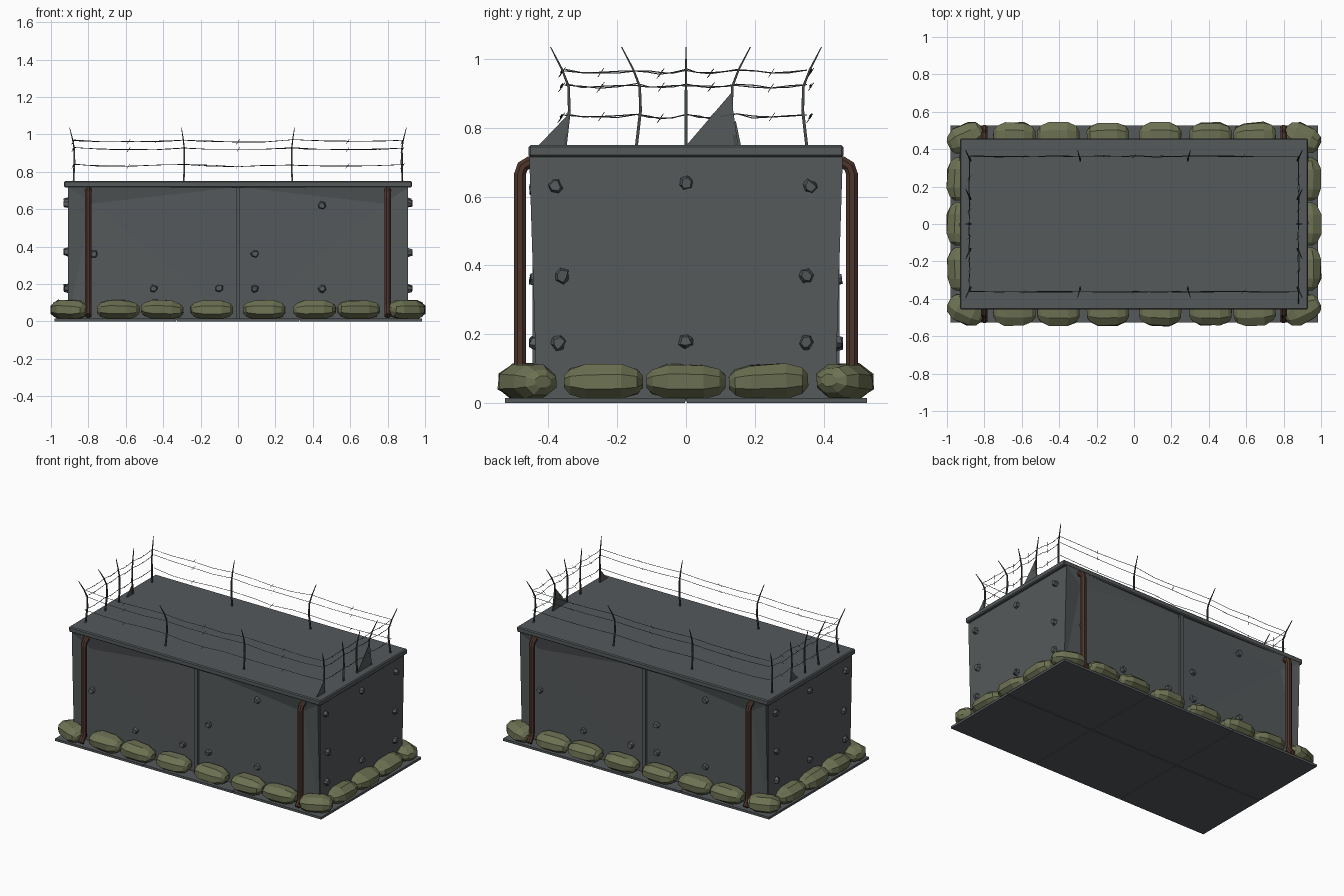
import bpy, bmesh, math, random
from mathutils import Vector, Matrix

random.seed(4)
if "Cube" in bpy.data.objects:
    bpy.data.objects.remove(bpy.data.objects["Cube"])


def material(name, rgb):
    m = bpy.data.materials.new(name)
    m.use_nodes = True
    col = (*rgb, 1)
    m.diffuse_color = col
    m.node_tree.nodes["Principled BSDF"].inputs["Base Color"].default_value = col
    return m


CONCRETE = material("grey concrete", (0.09, 0.1, 0.104))
STEEL = material("dark steel", (0.06, 0.067, 0.07))
CANVAS = material("olive canvas", (0.15, 0.165, 0.085))
RUST = material("rusty brown", (0.075, 0.036, 0.025))


def finish(name, bm, mat):
    bmesh.ops.recalc_face_normals(bm, faces=bm.faces)
    me = bpy.data.meshes.new(name)
    bm.to_mesh(me)
    bm.free()
    me.materials.append(mat)
    ob = bpy.data.objects.new(name, me)
    bpy.context.collection.objects.link(ob)
    return ob


def box(name, lo, hi, mat, bevel=0):
    bm = bmesh.new()
    lo, hi = Vector(lo), Vector(hi)
    size = hi - lo
    bmesh.ops.create_cube(bm, size=1, matrix=Matrix.Translation((lo + hi) / 2) @ Matrix.Diagonal((*size, 1)))
    if bevel:
        bmesh.ops.bevel(bm, geom=bm.edges[:], offset=bevel, segments=1, affect='EDGES')
    return finish(name, bm, mat)


def bridge(bm, rings):
    # skin consecutive rings and cap both ends
    n = len(rings[0])
    for a, b in zip(rings, rings[1:]):
        for i in range(n):
            j = (i + 1) % n
            bm.faces.new((a[i], a[j], b[j], b[i]))
    bm.faces.new(rings[0])
    bm.faces.new(rings[-1])


def add_tube(bm, pts, radii, sides):
    pts = [Vector(p) for p in pts]
    rings = []
    for k, p in enumerate(pts):
        t = (pts[min(k + 1, len(pts) - 1)] - pts[max(k - 1, 0)]).normalized()
        ref = Vector((0, 1, 0)) if abs(t.x) > 0.7 else Vector((1, 0, 0))
        u = (ref - t * ref.dot(t)).normalized()
        v = t.cross(u)
        ang = [math.tau * (i + 0.5) / sides for i in range(sides)]
        rings.append([bm.verts.new(p + (u * math.cos(a) + v * math.sin(a)) * radii[k]) for a in ang])
    bridge(bm, rings)


# Ground slabs: two rows of three, on a thin core
box("slab_core", (-0.98, -0.525, 0.004), (0.98, 0.525, 0.012), CONCRETE)
for c in range(3):
    for r in range(2):
        x, y = -0.985 + c * 0.657, -0.53 + r * 0.53
        box("ground_slab", (x + 0.003, y + 0.003, 0), (x + 0.654, y + 0.527, 0.015), CONCRETE)

# Bunker body and roof
box("bunker_body", (-0.91, -0.43, 0.01), (0.91, 0.43, 0.72), CONCRETE)
box("roof_slab", (-0.93, -0.458, 0.715), (0.93, 0.458, 0.75), CONCRETE, 0.006)


# Buckled wall panels, each bulging out at its upper outer corner
def wall_panel(sx, sy):
    bm = bmesh.new()
    corners = [(0.02, 0.434, 0.02), (0.908, 0.434, 0.02), (0.908, 0.456, 0.716), (0.02, 0.436, 0.716)]
    outer = [bm.verts.new((x * sx, y * sy, z)) for x, y, z in corners]
    inner = [bm.verts.new((x * sx, 0.425 * sy, z)) for x, y, z in corners]
    dent = bm.verts.new((0.78 * sx, 0.433 * sy, 0.63))
    for i in range(4):
        j = (i + 1) % 4
        bm.faces.new((outer[i], outer[j], dent))
        bm.faces.new((outer[i], outer[j], inner[j], inner[i]))
    bm.faces.new(inner)
    finish("wall_panel", bm, CONCRETE)


for sx in (-1, 1):
    for sy in (-1, 1):
        wall_panel(sx, sy)
for sy in (-1, 1):
    box("seam_strip", (-0.012, min(0.42 * sy, 0.446 * sy), 0.015), (0.012, max(0.42 * sy, 0.446 * sy), 0.716), CONCRETE)


# Bolts and chipped lumps on the walls
def bolt(pos, normal):
    bm = bmesh.new()
    rot = Vector(normal).to_track_quat('Z', 'Y').to_matrix().to_4x4()
    spin = Matrix.Rotation(random.uniform(0, 6), 4, 'Z')
    bmesh.ops.create_cone(bm, cap_ends=True, segments=6, radius1=0.027, radius2=0.016, depth=0.036,
                          matrix=Matrix.Translation(pos) @ rot @ spin)
    for v in bm.verts:
        v.co += Vector(random.uniform(-0.004, 0.004) for _ in range(3))
    finish("wall_bolt", bm, CONCRETE)


for s in (-1, 1):
    for x, z in ((0.09, 0.36), (0.45, 0.62), (0.45, 0.175), (0.09, 0.175), (-0.1, 0.175), (-0.45, 0.175), (-0.77, 0.36)):
        bolt((x * -s, 0.435 * s, z), (0, s, 0))
    for y, z in ((-0.38, 0.63), (0, 0.64), (0.36, 0.63), (-0.36, 0.37), (0.35, 0.37), (-0.37, 0.175), (0, 0.18), (0.35, 0.175)):
        bolt((0.912 * s, y, z), (s, 0, 0))


# Sandbags: faceted pillows around the foot of the walls
def sandbag(x, y, length, angle):
    bm = bmesh.new()
    stations = ((-1, 0.35), (-0.85, 0.72), (-0.45, 1), (0.45, 1), (0.85, 0.72), (1, 0.35))
    rings = []
    for t, r in stations:
        ring = []
        for i in range(8):
            a = math.tau * (i + 0.5) / 8
            k = r * random.uniform(0.93, 1.07)
            ring.append(bm.verts.new((t * length / 2, math.cos(a) * 0.075 * k, math.sin(a) * 0.054 * k)))
        rings.append(ring)
    bridge(bm, rings)
    tilt = Matrix.Rotation(random.uniform(-0.04, 0.04), 4, 'Y')
    bm.transform(Matrix.Translation((x, y, 0.062)) @ Matrix.Rotation(angle, 4, 'Z') @ tilt)
    finish("sandbag", bm, CANVAS)


for s in (-1, 1):
    for x in (-0.64, -0.405, -0.14, 0.14, 0.41, 0.645):
        sandbag(x, 0.473 * s, 0.225, random.uniform(-0.06, 0.06))
    for y in (-0.24, 0, 0.24):
        sandbag(0.93 * s, y, 0.23, math.pi / 2 + random.uniform(-0.06, 0.06))
    for t in (-1, 1):
        sandbag(0.9 * s, 0.46 * t, 0.2, -s * t * 0.45)

# Rusty drain pipes
for sx in (-1, 1):
    for sy in (-1, 1):
        bm = bmesh.new()
        path = ((0.425, 0.702), (0.455, 0.7), (0.475, 0.688), (0.483, 0.665), (0.483, 0.09), (0.49, 0.06), (0.515, 0.03))
        add_tube(bm, [(0.8 * sx, y * sy, z) for y, z in path], [0.019] * len(path), 8)
        finish("drain_pipe", bm, RUST)

# Fence posts bending outward at the top
FX, FY = 0.88, 0.352
posts = [(x * s, FY * t) for x in (0.29, FX) for s in (-1, 1) for t in (-1, 1)]
posts += [(FX * s, y) for s in (-1, 1) for y in (-0.145, 0, 0.145)]
for x, y in posts:
    dx = math.copysign(0.02 if abs(x) > 0.5 else 0.012, x)
    dy = math.copysign(0.042, y) if y else 0
    profile = ((0, 0.74), (-0.3, 0.85), (-0.25, 0.92), (0.2, 0.97), (1, 1.035))
    bm = bmesh.new()
    add_tube(bm, [(x + dx * k, y + dy * k, z) for k, z in profile], (0.006, 0.006, 0.005, 0.004, 0.002), 4)
    finish("fence_post", bm, STEEL)

# Sagging barbed wire, three strands on each side
sides = []
for s in (-1, 1):
    sides.append([(x, (FY + 0.01) * s) for x in (-FX, -0.29, 0.29, FX)])
    sides.append([(FX * s, y) for y in (-FY, -0.145, 0, 0.145, FY)])
for stops in sides:
    for height, out in ((0.838, -0.005), (0.926, 0), (0.968, 0.012)):
        pts = []
        for a, b in zip(stops, stops[1:]):
            for k in range(4):
                t = k / 4
                sag = 0.008 * math.sin(math.pi * t)
                jit = random.uniform(-0.004, 0.004)
                pts.append((a[0] + (b[0] - a[0]) * t + jit, a[1] + (b[1] - a[1]) * t + jit, height - sag + jit))
        pts.append((*stops[-1], height))
        bm = bmesh.new()
        add_tube(bm, pts, [0.0018] * len(pts), 3)
        for p in pts[2::4]:
            p = Vector(p)
            d = Vector((0.008, 0.008, 0.012))
            add_tube(bm, (p - d, p + d), (0.001, 0.001), 3)
        finish("barbed_wire", bm, STEEL)


# Torn triangular plates standing among the posts
def torn_plate(x, tri):
    bm = bmesh.new()
    a = [bm.verts.new((x - 0.002, y, z)) for y, z in tri]
    b = [bm.verts.new((x + 0.002, y, z)) for y, z in tri]
    bridge(bm, [a, b])
    finish("torn_plate", bm, CONCRETE)


torn_plate(FX, ((0, 0.748), (0.152, 0.748), (0.13, 0.9)))
torn_plate(FX, ((-0.43, 0.748), (-0.35, 0.748), (-0.342, 0.84)))
torn_plate(-FX, ((0.08, 0.748), (0.16, 0.748), (0.145, 0.82)))
